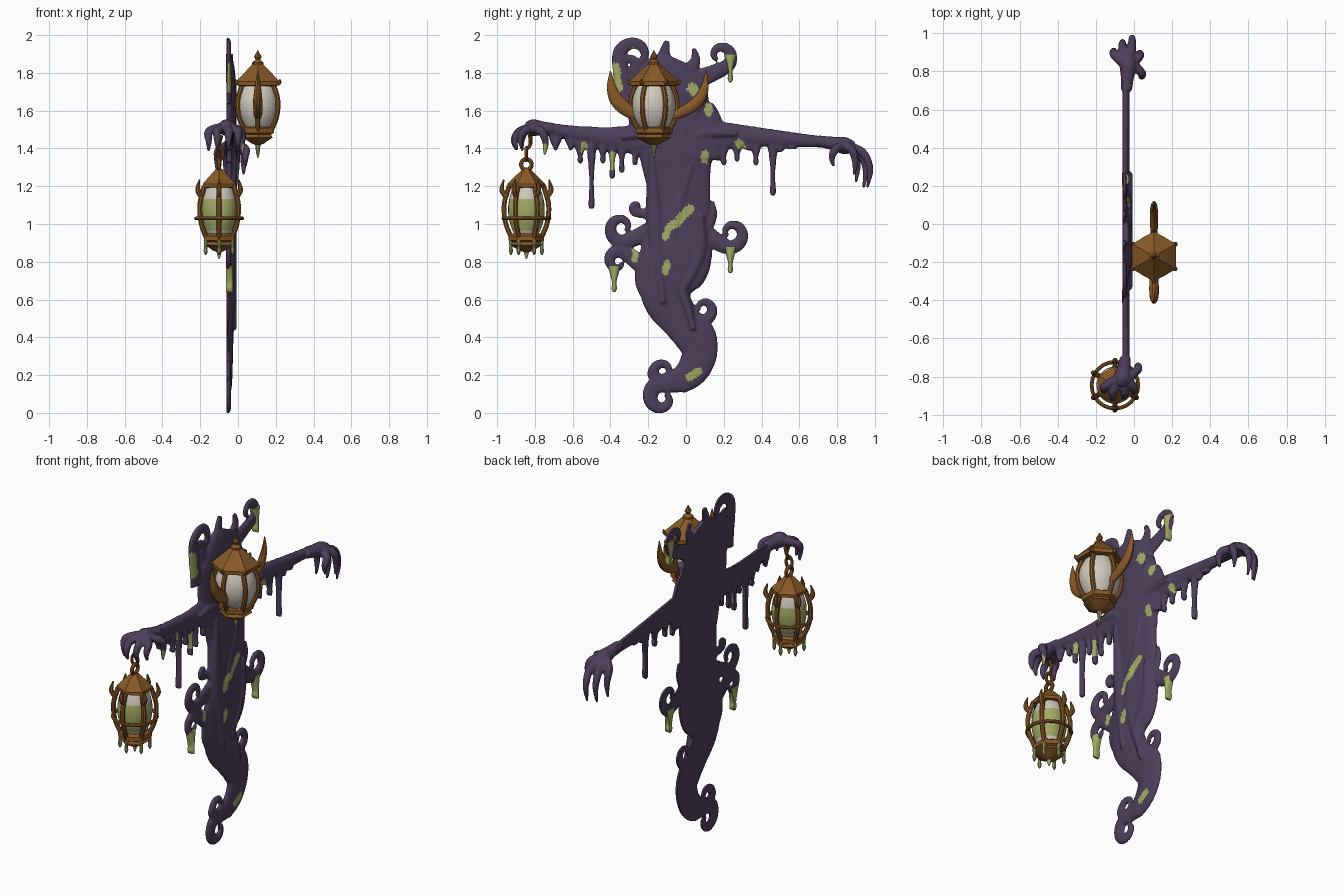
import bpy, bmesh, math
from mathutils import Vector

if "Cube" in bpy.data.objects:
    bpy.data.objects.remove(bpy.data.objects["Cube"])

BACK = -0.06          # flat rear plane of the ragged cloak
TAU = 2 * math.pi


def material(name, rgb):
    m = bpy.data.materials.new(name)
    m.diffuse_color = (*rgb, 1)
    m.use_nodes = True
    m.node_tree.nodes["Principled BSDF"].inputs["Base Color"].default_value = m.diffuse_color
    return m


PURPLE = material("dusky purple", (0.075, 0.05, 0.105))
SLIME = material("slime green", (0.36, 0.40, 0.13))
BRONZE = material("aged bronze", (0.25, 0.10, 0.02))
GLASS = material("cream glass", (0.62, 0.58, 0.50))


def smooth_path(pts, n=7):
    """Catmull-Rom through (x, y, z, r) points."""
    p = [Vector(q) for q in pts]
    p = [2 * p[0] - p[1]] + p + [2 * p[-1] - p[-2]]
    out = []
    for i in range(1, len(p) - 2):
        a, b, c, d = p[i - 1:i + 3]
        for t in (k / n for k in range(n)):
            out.append(b + ((c - a) * t + (2 * a - 5 * b + 4 * c - d) * t * t
                            + (3 * b - a - 3 * c + d) * t ** 3) / 2)
    return out + [p[-2]]


def tangents(c):
    return [(c[min(i + 1, len(c) - 1)] - c[max(i - 1, 0)]).normalized() for i in range(len(c))]


def skin(name, rings, mat, closed=False):
    bm = bmesh.new()
    vs = [[bm.verts.new(v) for v in ring] for ring in rings]
    k = len(vs[0])
    for i in range(len(vs) if closed else len(vs) - 1):
        a, b = vs[i], vs[(i + 1) % len(vs)]
        for j in range(k):
            bm.faces.new((a[j], a[(j + 1) % k], b[(j + 1) % k], b[j]))
    if not closed:
        bm.faces.new(vs[0])
        bm.faces.new(vs[-1])
    bmesh.ops.recalc_face_normals(bm, faces=bm.faces)
    me = bpy.data.meshes.new(name)
    bm.to_mesh(me)
    bm.free()
    me.materials.append(mat)
    ob = bpy.data.objects.new(name, me)
    bpy.context.collection.objects.link(ob)
    return ob


def tube(name, pts, mat, sides=10):
    """Round tapered tube through (x, y, z, radius)."""
    path = smooth_path(pts, 6)
    c = [q.to_3d() for q in path]
    n, rings = Vector((0.9, 0.3, 0.2)), []
    for p, t, q in zip(c, tangents(c), path):
        n = (n - t * n.dot(t)).normalized()
        b, r = t.cross(n), max(q[3], 0.002)
        rings.append([p + r * (n * math.cos(a) + b * math.sin(a))
                      for a in (TAU * j / sides for j in range(sides))])
    return skin(name, rings, mat)


def ribbon(name, pts, mat=PURPLE, depth=None, back=BACK):
    """Flat-backed, domed strand through (y, z, half width) in hundredths."""
    path = smooth_path([(0, y / 100, z / 100, r / 100) for y, z, r in pts])
    c = [q.to_3d() for q in path]
    rings = []
    for p, t, q in zip(c, tangents(c), path):
        n, r = t.cross(Vector((1, 0, 0))), max(q[3], 0.004)
        d = depth or min(0.052, 0.017 + 0.17 * r)
        rings.append([p + n * r * math.cos(a) + Vector((back + d * max(0, math.sin(a)) ** 0.7, 0, 0))
                      for a in (math.pi * j / 16 for j in range(17))])
    return skin(name, rings, mat)


def curl(ry, rz, cy, cz, R, w, start, sweep):
    """Strand from a root that winds into a shrinking spiral."""
    pts = [(ry, rz, w * 1.3)]
    for k in range(8):
        t = k / 7
        a, s = math.radians(start + sweep * t), R * (1 - 0.65 * t)
        pts.append((cy + s * math.cos(a), cz + s * math.sin(a), w * (1 - 0.72 * t)))
    return ribbon("curl", pts)


def drip(name, y, top, low, w, mat=PURPLE, depth=0.03, back=BACK):
    """Hanging drop: wide root, thin neck, round end."""
    return ribbon(name, [(y, top, w), (y, top - 4, w * .7), (y, (top + low) / 2 - 2, w * .33),
                         (y, low + 2, w * .42), (y, low, w * .2)], mat, depth, back)


def turned(name, profile, centre, sides, mat):
    """Lathe (radius, z) profile; corners point along y."""
    x, y = centre
    rings = [[Vector((x + max(r, 0.001) * math.sin(TAU * j / sides),
                      y + max(r, 0.001) * math.cos(TAU * j / sides), z))
              for j in range(sides)] for r, z in profile]
    return skin(name, rings, mat)


def hoop(name, centre, R, r, u=(1, 0, 0), v=(0, 1, 0)):
    c, u, v = Vector(centre), Vector(u), Vector(v)
    w = u.cross(v).normalized()
    rings = []
    for i in range(24):
        d = u * math.cos(TAU * i / 24) + v * math.sin(TAU * i / 24)
        rings.append([c + d * R + r * (d.normalized() * math.cos(TAU * j / 8) + w * math.sin(TAU * j / 8))
                      for j in range(8)])
    return skin(name, rings, BRONZE, True)


def around(name, centre, profile, mat=BRONZE):
    """Repeat a tube (radius, z, thickness) six times around a lantern."""
    for k in range(6):
        s, c = math.sin(TAU * k / 6), math.cos(TAU * k / 6)
        tube(name, [(centre[0] + r * s, centre[1] + r * c, z, t) for r, z, t in profile], mat, 8)


def lantern(name, c, R, glass_r, roof_r, roof, low, high):
    """Six-sided roof, barrel glass between low and high, bowed ribs and a stepped base."""
    turned(name + "_roof", [(roof_r * a, high + roof * h) for a, h in
                            ((.2, 1), (.35, .85), (.7, .47), (1, .14), (1, -.06), (.7, -.1))], c, 6, BRONZE)
    mid, half = (low + high) / 2, (high - low) / 2
    us = [-1 + k / 10 for k in range(21)]
    glass = turned(name + "_glass", [(glass_r * (1 - .38 * (u - .1) ** 2), mid + half * u) for u in us], c, 28, GLASS)
    around(name + "_rib", c, [(R * (.99 - .28 * (u - .1) ** 2), mid + half * u, .0135) for u in (-1, -.4, .3, 1)])
    turned(name + "_base", [(R * a, low - R * h) for a, h in
                            ((.62, -.2), (.78, -.1), (.78, .1), (.65, .17), (.72, .3), (.3, .55), (0, .65))],
           c, 6, BRONZE)
    return glass


# Cloak body: torso, tail and arms
cloth = [
    ribbon("torso", [(-4, 187, 9), (-7, 180, 16), (-9, 170, 21), (-9, 160, 22), (-6, 151, 25), (-4, 142, 25),
                     (-5, 133, 19), (-3, 110, 16), (-4, 94, 18), (-6, 80, 19), (-10, 68, 15.5),
                     (-9, 58, 12.5), (-2, 48, 10.5), (5, 40, 11), (7, 31, 9.5), (3, 22, 8.5), (-5, 15.5, 6.5)]),
    ribbon("left_arm", [(-18, 144, 10), (-38, 145.5, 6), (-55, 147.5, 4.3), (-68, 149.5, 3.5), (-78, 151, 3.5)],
           depth=0.036),
    ribbon("right_arm", [(10, 146, 10), (30, 146.5, 6), (65, 144, 3.4), (78, 143, 3)], depth=0.036)]

# Curls: root, spiral centre, radius, width, start angle, sweep
for c in ((-32, 164, -27, 189, 8.5, 4, 195, -320), (5, 176, 18, 189, 7, 4, 280, 320),
          (-25, 172, -31, 184, 5, 3.2, 330, 250),
          (-16, 105, -26, 109, 3, 2.5, 270, -270), (-17, 97, -34, 98, 7.5, 4, 285, -330),
          (-20, 76, -36, 80, 6, 4, 60, 290), (11, 94, 24, 95, 7.5, 4, 250, 330),
          (-1, 47, 9, 55, 6, 3.5, 270, 290), (-8, 14, -12, 22, 5.5, 3.2, 210, -290),
          (-3, 17, -12.5, 7.8, 7.6, 4.8, 105, 310)):
    cloth.append(curl(*c))

# Torn tips: root, tip, width
for a, b, c, d, w in ((-9, 180, -10, 197, 6), (2, 181, 4, 193, 4.5), (-17, 178, -16, 188, 4),
                      (11, 98, 14, 112, 3.5), (-22, 78, -22, 60, 5), (-16, 66, -15, 52, 5)):
    bow = 2 if a > 0 else -2
    cloth.append(ribbon("torn_tip", [(a, b, w), ((a + c) / 2 + bow, (b + d) / 2, w * .6), (c, d, w * .25)]))

# Raised cloth folds down the skirt and across the chest
for f in ([(-18, 138, 2), (-16, 97, 5), (-12, 58, 2)], [(3, 132, 2), (-7, 90, 5), (4, 44, 2)],
          [(8, 105, 2), (7, 84, 4), (-3, 62, 2)], [(27, 148, 2), (6, 147, 4), (-8, 134, 2)],
          [(10, 170, 2), (4, 157, 3), (-8, 140, 2)], [(-34, 146, 2), (-22, 147, 3), (-14, 141, 3)]):
    cloth.append(ribbon("fold", f, depth=0.053))

# Dripping fringe below the sleeves: y, lowest z
for y, z in ((-69, 139), (-61, 139), (-56, 132), (-50, 108), (-44, 132), (-39, 124), (-34, 127), (-27, 131),
             (-21, 129), (20, 131), (27, 133), (33, 139), (37, 131), (46, 115), (50, 138), (56, 140)):
    cloth.append(drip("fringe", y, 144 if abs(y) < 60 else 147, z, 3.8))


# Hands: a palm and bony fingers curving out, then down to each tip
def hand(side, wrist, knuckle, tips):
    w, k = Vector(wrist), Vector(knuckle)
    parts = [tube(side + "_palm", [(*w, .03), (*w.lerp(k, .5), .036), (*k, .046),
                                   (*k.lerp(w, -.35), .03)], PURPLE)]
    for tip in tips:
        t = Vector(tip)
        out = t.y - k.y
        parts.append(tube(side + "_finger", [
            (k.x + (t.x - k.x) * .4, k.y + out * .1, k.z, .026), (t.x, k.y + out * .8, k.z + (t.z - k.z) * .17, .023),
            (t.x, k.y + out * 1.12, k.z + (t.z - k.z) * .55, .018), (*t, .007)], PURPLE))
    return parts


cloth += hand("left", (-.045, -.70, 1.505), (-.06, -.81, 1.51),
              ((-.155, -.865, 1.385), (-.11, -.90, 1.39), (-.05, -.895, 1.39), (0, -.87, 1.40), (.02, -.75, 1.365)))
cloth += hand("right", (-.04, .70, 1.44), (-.03, .84, 1.415),
              ((-.105, .90, 1.22), (-.06, .94, 1.19), (-.01, .96, 1.19), (.03, .89, 1.26), (.04, .78, 1.305)))

# Fuse the cloth into one sculpted surface
bpy.ops.object.select_all(action='DESELECT')
for o in cloth:
    o.select_set(True)
body = cloth[0]
bpy.context.view_layer.objects.active = body
bpy.ops.object.join()
body.name = "spectral_cloak"
mod = body.modifiers.new("fuse", 'REMESH')
mod.mode, mod.voxel_size = 'VOXEL', 0.0065
bpy.ops.object.modifier_apply(modifier=mod.name)
mod = body.modifiers.new("soften", 'SMOOTH')
mod.factor, mod.iterations = 0.5, 4
bpy.ops.object.modifier_apply(modifier=mod.name)
body.data.materials.clear()
body.data.materials.append(PURPLE)
body.data.materials.append(SLIME)

# Slime streaks on the front of the cloak: start (y, z), end (y, z), radius
streaks = ((2, 108, -3, 103, 2.4), (-4, 101, -8, 99, 2.2), (-9, 98, -11, 93, 1.9), (-10, 79, -11, 75, 2),
           (6.5, 22, 2, 19, 2.1), (-27, 86, -27, 81, 1.6), (-39, 137, -39, 130, 1.7), (10, 137, 10, 134, 2),
           (-38, 183, -36, 172, 2.6), (3, 172, 5, 170, 2.7), (12, 162, 12, 159, 2), (28, 143, 30, 140, 1.9),
           (-54, 142, -54, 139, 1.8), (-75, 141, -75, 136, 1.8), (-28, 192, -26, 191, 1.7))
for p in body.data.polygons:
    if p.normal.x > 0.05:
        for a, b, c, d, r in streaks:
            s, e = Vector((a, b)), Vector((c, d))
            q = Vector((p.center.y * 100, p.center.z * 100))
            t = max(0, min(1, (q - s).dot(e - s) / (e - s).length_squared))
            if (q - s.lerp(e, t)).length < r * (1 + .15 * math.sin(3 * q.x + q.y)):
                p.material_index = 1

# Thick slime drips hanging off curls
for y, top, low in ((23.5, 190, 175), (23.5, 88, 74), (-38, 78, 64)):
    drip("slime_drip", y, top, low, 3.4, SLIME, 0.037, BACK - 0.003)

# Head lantern with finial, roof knobs and horns
HEAD = (0.105, -0.17)
lantern("head", HEAD, .125, .116, .132, .11, 1.495, 1.74)
turned("head_finial", [(0, 1.92), (.02, 1.885), (.012, 1.87), (.03, 1.855), (.03, 1.83)], HEAD, 8, BRONZE)
around("head_knob", HEAD, [(.115, 1.745, .013), (.13, 1.75, .012), (.138, 1.765, .004)])
tube("head_slime", [(*HEAD, 1.43, .016), (*HEAD, 1.38, .01), (*HEAD, 1.35, .003)], SLIME)
for name, reach, fat in (("left_horn", -1, 1), ("right_horn", 1.2, .85)):
    horn = tube(name, [(HEAD[0], HEAD[1] + reach * d, z, r * fat) for d, z, r in
                       ((.08, 1.57, .028), (.15, 1.61, .037), (.20, 1.66, .036), (.225, 1.73, .024), (.23, 1.81, .003))],
                BRONZE, 12)
    for v in horn.data.vertices:
        v.co.x = HEAD[0] + (v.co.x - HEAD[0]) * .68

# Hand lantern with chain, cage ring, prongs and green liquid
HAND = (-0.1, -0.845)
glass = lantern("hand", HAND, .12, .097, .1, .09, .925, 1.2)
glass.data.materials.append(SLIME)
for p in glass.data.polygons:
    p.material_index = int(0.96 < p.center.z < 1.13)
hoop("hanger_ring", (*HAND, 1.315), .028, .011, (0, 1, 0), (0, 0, 1))
hoop("chain_link", (*HAND, 1.37), .02, .009, (1, 0, 0), (0, 0, 1.7))
tube("chain_hook", [(-.1, -.85, 1.39, .01), (-.1, -.825, 1.42, .01), (-.09, -.825, 1.47, .012)], BRONZE)
hoop("hand_middle_ring", (*HAND, 1.03), .122, .010)
around("hand_prong", HAND, [(.105, 1.14, .013), (.13, 1.18, .014), (.12, 1.235, .004)])
around("hand_slime", HAND, [(.08, .915, .013), (.082, .885, .009), (.082, .855, .011), (.082, .835, .003)], SLIME)
tube("hand_slime_tip", [(*HAND, .88, .02), (*HAND, .84, .011), (*HAND, .815, .003)], SLIME)

# Smooth shading with crisp edges
for o in bpy.context.scene.objects:
    o.select_set(True)
bpy.context.view_layer.objects.active = body
bpy.ops.object.shade_smooth_by_angle(angle=math.radians(35))
